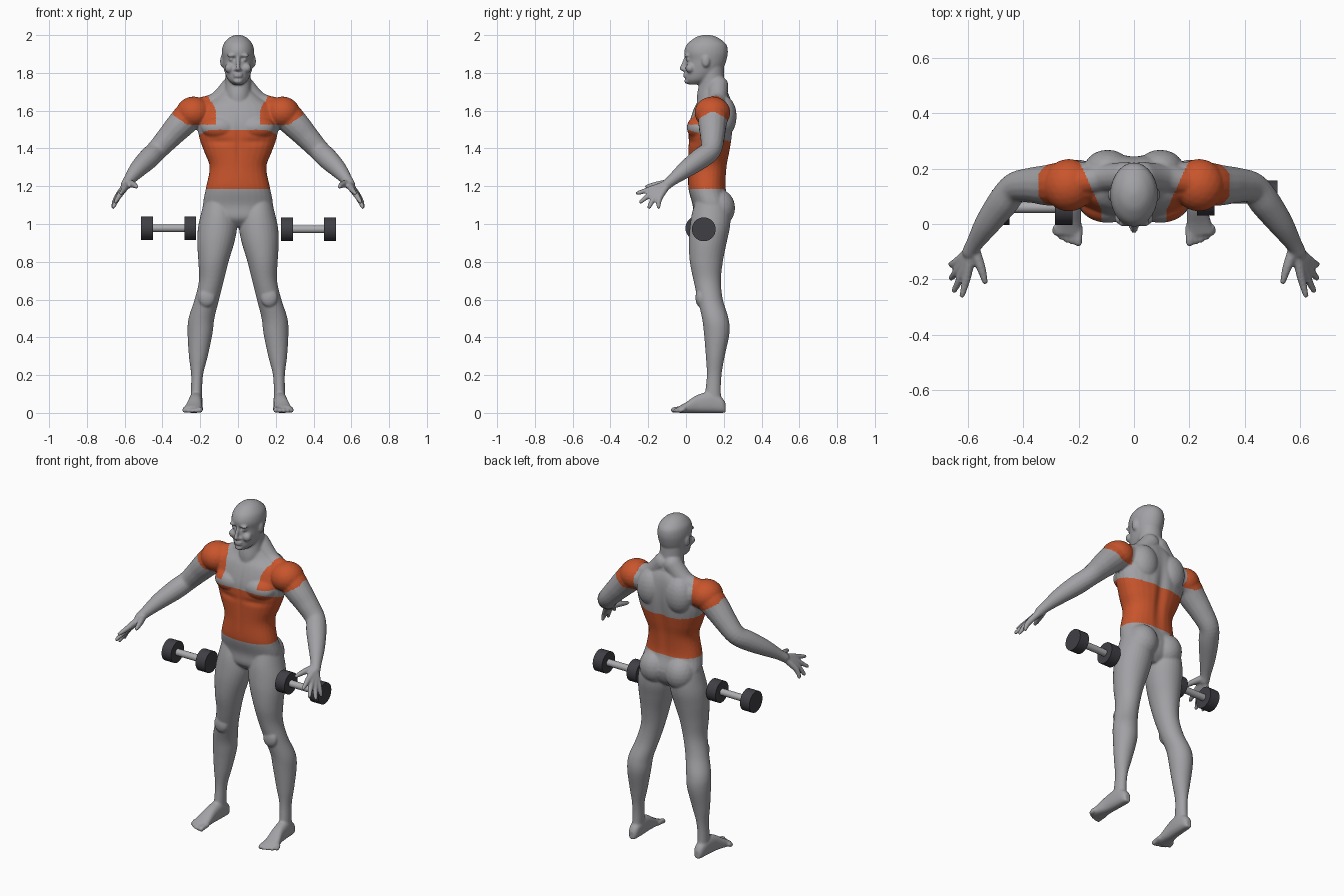
import bpy
import bmesh
from math import cos, sin, pi, exp, copysign
from mathutils import Vector, Matrix

cube = bpy.data.objects.get("Cube")
if cube:
    bpy.data.objects.remove(cube)


def material(name, color):
    mat = bpy.data.materials.new(name)
    mat.use_nodes = True
    mat.diffuse_color = (*color, 1)
    mat.node_tree.nodes["Principled BSDF"].inputs["Base Color"].default_value = (*color, 1)
    return mat


GREY = material("body grey", (0.36, 0.36, 0.38))
ORANGE = material("muscle orange", (0.58, 0.09, 0.025))
DARK = material("weight dark grey", (0.05, 0.05, 0.06))
STEEL = material("bar steel", (0.42, 0.42, 0.44))

bm = bmesh.new()


def refine(rows, steps=5):
    """Catmull-Rom interpolation of number rows."""
    out = []
    for i in range(len(rows) - 1):
        quad = [rows[max(i - 1, 0)], rows[i], rows[i + 1], rows[min(i + 2, len(rows) - 1)]]
        for s in range(steps):
            t = s / steps
            out.append([b + t / 2 * (c - a + t * (2*a - 5*b + 4*c - d + t * (3*b - 3*c + d - a)))
                        for a, b, c, d in zip(*quad)])
    return out + [rows[-1]]


def loft(rings, power=1.0, sides=28):
    """Closed skin over elliptic rings given as (center, u, v)."""
    loops = []
    for center, u, v in rings:
        loop = []
        for k in range(sides):
            c, s = cos(2 * pi * k / sides), sin(2 * pi * k / sides)
            c, s = (copysign(abs(n) ** power, n) for n in (c, s))
            loop.append(bm.verts.new(center + u * c + v * s))
        loops.append(loop)
    for a, b in zip(loops, loops[1:]):
        for k in range(sides):
            n = (k + 1) % sides
            bm.faces.new((a[k], a[n], b[n], b[k]))
    bm.faces.new(loops[0][::-1])
    bm.faces.new(loops[-1])


def column(rows, power=1.0):
    """Upright loft from (z, x_min, x_max, y_front, y_back)."""
    loft([(Vector(((a + b) / 2, (f + k) / 2, z)), Vector(((b - a) / 2, 0, 0)),
           Vector((0, (k - f) / 2, 0))) for z, a, b, f, k in refine(rows)], power)


def tube(rows):
    """Round limb along (x, y, z, radius)."""
    fine = refine(rows)
    pts = [Vector(r[:3]) for r in fine]
    rings = []
    for i, p in enumerate(pts):
        axis = pts[min(i + 1, len(pts) - 1)] - pts[max(i - 1, 0)]
        u = axis.cross(Vector((0.3, 0.5, 0.8))).normalized()
        rings.append((p, u * fine[i][3], axis.cross(u).normalized() * fine[i][3]))
    loft(rings, sides=16)
    for i in (0, -1):
        blob(pts[i], [fine[i][3]] * 3)


def blob(center, radii):
    bmesh.ops.create_icosphere(bm, subdivisions=3, radius=1,
        matrix=Matrix.Translation(center) @ Matrix.Diagonal((*radii, 1)))


# Leg
column([(1.12, .03, .18, .05, .22), (1.05, .012, .197, .03, .235), (.98, .005, .212, .02, .232),
        (.9, .02, .216, .015, .215), (.8, .05, .21, .02, .195), (.7, .075, .207, .04, .185),
        (.6, .1, .23, .062, .195), (.5, .125, .262, .085, .225), (.42, .135, .267, .095, .23),
        (.3, .16, .26, .105, .205), (.2, .185, .248, .11, .188), (.1, .19, .25, .1, .185),
        (.04, .19, .25, .09, .195)])
blob((.165, .075, .61), (.045, .025, .05))

# Foot and toes, resting on the ground
foot = refine([(.21, .22, .016, .05), (.19, .22, .029, .08), (.13, .222, .035, .11),
               (.06, .227, .037, .095), (0, .235, .045, .056), (-.04, .24, .048, .034)])
loft([(Vector((x, y, h / 2)), Vector((w, 0, 0)), Vector((0, 0, h / 2))) for y, x, w, h in foot], .8)
for i in range(5):
    r = .015 if i == 0 else .0115
    x, tip = .199 + .0205 * i, -.066 + .0022 * i * i
    tube([(x, -.015, .022, r), (x + .002, tip + .02, .019, r), (x + .002, tip, r, r)])

# Arm and shoulder
tube([(.17, .15, 1.59, .075), (.25, .145, 1.575, .08), (.31, .14, 1.52, .074),
      (.37, .14, 1.455, .064), (.43, .13, 1.39, .056), (.475, .075, 1.345, .056),
      (.53, 0, 1.29, .046), (.575, -.07, 1.235, .031), (.592, -.1, 1.21, .028)])
blob((.235, .14, 1.59), (.093, .095, .085))

# Hand: every finger runs from wrist over knuckle to tip
fingers = [((.602, -.185, 1.185), (.62, -.257, 1.163)), ((.618, -.177, 1.165), (.649, -.24, 1.117)),
           ((.632, -.162, 1.148), (.66, -.195, 1.09)), ((.643, -.14, 1.137), (.662, -.145, 1.09))]
for knuckle, tip in fingers:
    tube([(.588, -.095, 1.212, .02), (*knuckle, .0165), (*tip, .0105)])
tube([(.58, -.085, 1.217, .022), (.553, -.155, 1.208, .017), (.538, -.207, 1.198, .011)])

# Paired body masses: chest, shoulder blade, buttock, neck slope
blob((.095, .07, 1.51), (.1, .066, .065))
blob((.095, .2, 1.57), (.085, .068, .11))
blob((.085, .172, 1.085), (.09, .088, .1))
tube([(.03, .17, 1.73, .055), (.11, .165, 1.65, .05), (.2, .15, 1.62, .05)])

# Ear, cheek, brow, eye
blob((.084, .105, 1.862), (.011, .021, .032))
blob((.046, .022, 1.825), (.025, .025, .025))
blob((.032, .003, 1.892), (.028, .013, .008))
blob((.033, .012, 1.871), (.016, .014, .01))

# Mirror everything built so far
copy = bmesh.ops.duplicate(bm, geom=bm.verts[:] + bm.edges[:] + bm.faces[:])["geom"]
bmesh.ops.scale(bm, vec=(-1, 1, 1), verts=[g for g in copy if isinstance(g, bmesh.types.BMVert)])


def centred(rows, power=1.0):
    column([(z, -w, w, f, k) for z, w, f, k in rows], power)


# Torso
centred([(.985, .06, .08, .18), (1.03, .16, .04, .22), (1.1, .185, .035, .235), (1.19, .17, .012, .212),
         (1.3, .15, .012, .218), (1.38, .178, .012, .232), (1.45, .203, .012, .243),
         (1.52, .215, .015, .25), (1.58, .205, .03, .25), (1.63, .18, .05, .245),
         (1.67, .12, .075, .235), (1.71, .075, .085, .215)], .88)
# Neck
centred([(1.6, .07, .06, .23), (1.68, .072, .058, .225), (1.75, .068, .07, .205), (1.84, .068, .07, .2)])
# Head
centred([(1.738, .024, .015, .08), (1.76, .05, -.002, .13), (1.79, .066, -.004, .17),
         (1.83, .077, -.002, .2), (1.87, .083, .0, .215), (1.91, .086, -.01, .222),
         (1.95, .078, .004, .214), (1.98, .055, .038, .18), (1.994, .033, .065, .152),
         (2.002, .008, .1, .12)])
# Nose, lips, chin
tube([(0, .0, 1.885, .009), (0, -.012, 1.85, .01), (0, -.021, 1.824, .013)])
blob((0, -.006, 1.817), (.021, .015, .01))
for z in (1.793, 1.781):
    blob((0, -.004, z), (.025, .012, .0055))
blob((0, .005, 1.756), (.025, .014, .014))

bmesh.ops.recalc_face_normals(bm, faces=bm.faces[:])
rough_mesh = bpy.data.meshes.new("rough_body")
bm.to_mesh(rough_mesh)
bm.free()
body = bpy.data.objects.new("body", rough_mesh)
bpy.context.collection.objects.link(body)

# Fuse the parts into one smooth skin
fuse = body.modifiers.new("fuse", "REMESH")
fuse.mode = "VOXEL"
fuse.voxel_size = .006
soften = body.modifiers.new("soften", "SMOOTH")
soften.factor = .5
soften.iterations = 5
skin = bpy.data.meshes.new_from_object(body.evaluated_get(bpy.context.evaluated_depsgraph_get()))
body.modifiers.clear()
body.data = skin
bpy.data.meshes.remove(rough_mesh)
skin.name = "body"


def bell(value, center, width):
    return exp(-((value - center) / width) ** 2)


# Carve spine, belly line, ribs edge and eye corners
for vert in skin.vertices:
    x, y, z = vert.co
    x = abs(x)
    if x < .2 and 1.1 < z < 1.7:
        if y > .14:
            vert.co.y -= .014 * bell(x, 0, .028) * bell(z, 1.4, .2)
        elif y < .08:
            vert.co.y += .006 * bell(x, 0, .012) * bell(z, 1.42, .16)
            vert.co.y += .007 * bell(z, 1.435, .018) * bell(x, .09, .07)
    elif z > 1.8 and y < .05:
        vert.co.y += .008 * bell(x, .02, .011) * bell(z, 1.876, .011)

# Colour the torso band and the shoulders
skin.materials.clear()
skin.materials.append(GREY)
skin.materials.append(ORANGE)
for face in skin.polygons:
    x, y, z = face.center
    x = abs(x)
    band = x < .232 and 1.187 < z < 1.5 - .27 * max(y, 0)
    shoulder = (x > .118 + .45 * max(y - .05, 0) and x < .345
                and z > max(1.525, 1.515 + .65 * (x - .25)))
    face.material_index = int(band or shoulder)
    face.use_smooth = True


def cylinder(name, center, radius, length, mat):
    bpy.ops.mesh.primitive_cylinder_add(vertices=32, radius=radius, depth=length,
                                        location=center, rotation=(0, pi / 2, 0))
    obj = bpy.context.object
    obj.name = name
    obj.data.materials.append(mat)
    bpy.ops.object.shade_smooth_by_angle()


# Dumbbells
for side, x, y, z in (("right", -.367, .06, .978), ("left", .373, .094, .972)):
    cylinder(side + "_dumbbell_bar", (x, y, z), .02, .23, STEEL)
    for end, offset in (("outer", copysign(.114, x)), ("inner", -copysign(.114, x))):
        cylinder(f"{side}_{end}_weight", (x + offset, y, z), .063, .063, DARK)
